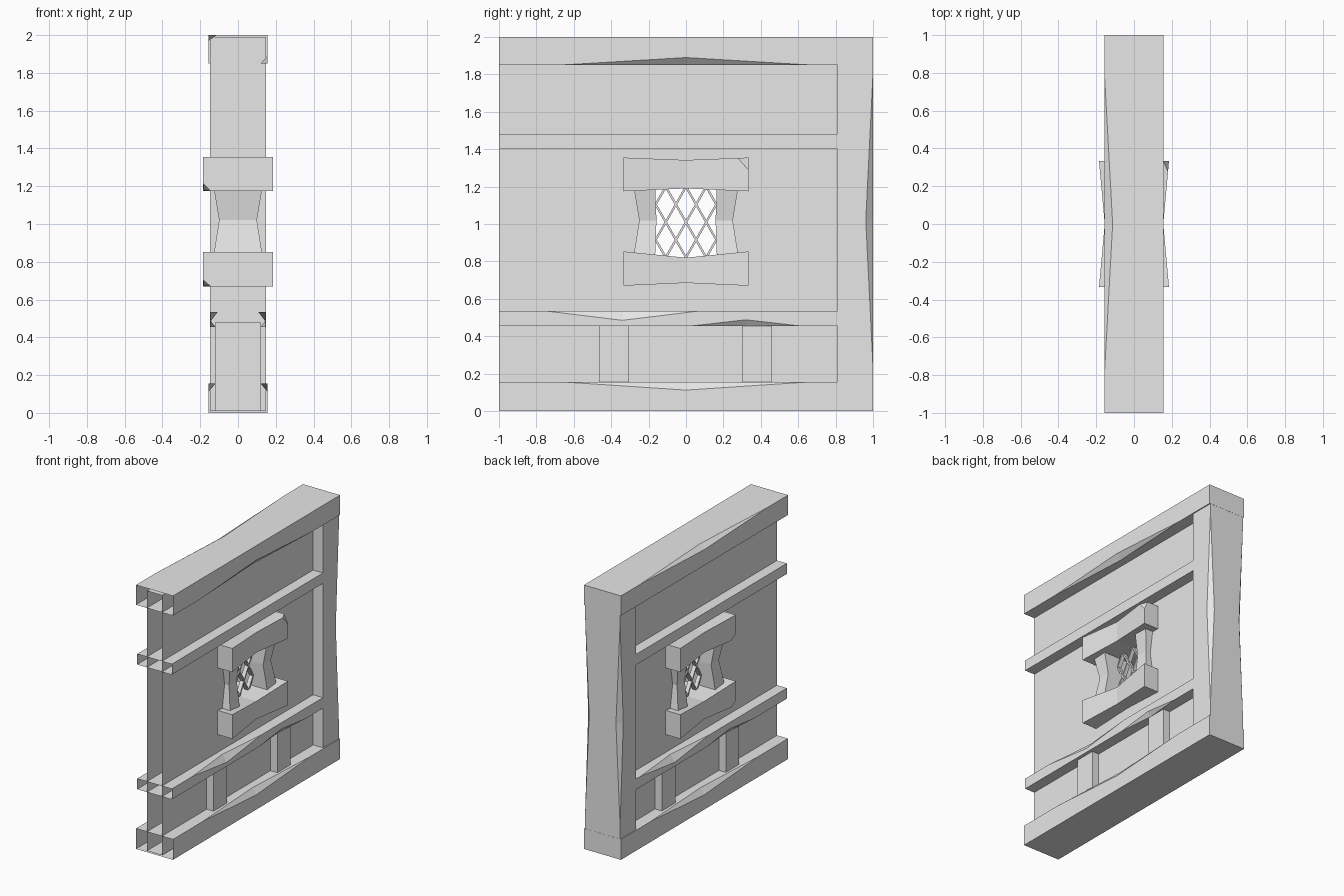
import bpy, bmesh
from mathutils import Vector

cube = bpy.data.objects.get("Cube")
if cube:
    bpy.data.objects.remove(cube, do_unlink=True)

grey = bpy.data.materials.new("plain grey")
grey.use_nodes = True
grey.diffuse_color = (0.8, 0.8, 0.8, 1)
grey.node_tree.nodes["Principled BSDF"].inputs["Base Color"].default_value = (0.8, 0.8, 0.8, 1)


def finish(name, bm):
    bmesh.ops.remove_doubles(bm, verts=bm.verts, dist=1e-5)
    bmesh.ops.recalc_face_normals(bm, faces=bm.faces)
    mesh = bpy.data.meshes.new(name)
    bm.to_mesh(mesh)
    bm.free()
    mesh.materials.append(grey)
    obj = bpy.data.objects.new(name, mesh)
    bpy.context.collection.objects.link(obj)
    return obj


def loft(axis, stations, open_start=False):
    """Skin cross-sections [(t, [(u, v), ...]), ...] along y or z."""
    bm = bmesh.new()
    rings = [[bm.verts.new((u, t, v) if axis == "y" else (u, v, t)) for u, v in pts]
             for t, pts in stations]
    n = len(rings[0])
    for a, b in zip(rings, rings[1:]):
        for i in range(n):
            j = (i + 1) % n
            bm.faces.new((a[i], a[j], b[j], b[i]))
    bm.faces.new(rings[-1])
    if not open_start:
        bm.faces.new(rings[0])
    return bm


def rect(u0, u1, v0, v1):
    return [(u0, v0), (u1, v0), (u1, v1), (u0, v1)]


def beam(name, axis, t0, t1, u, v0, v1, dents=(), open_start=False):
    """Timber with worn arrises; a dent is (u sign, v sign, middle, half length, du, dv)."""
    stops = {t0, t1}
    for d in dents:
        stops.update((d[2] - d[3], d[2], d[2] + d[3]))
    stations = []
    for t in sorted(stops):
        pts = []
        for su, sv in ((-1, -1), (1, -1), (1, 1), (-1, 1)):
            x, y = su * u, v1 if sv > 0 else v0
            for d in dents:
                if d[:2] == (su, sv):
                    k = max(0, 1 - abs(t - d[2]) / d[3])
                    pair = [(x - su * d[4] * k, y), (x, y - sv * d[5] * k)]
                    pts += pair if su * sv < 0 else pair[::-1]
                    break
            else:
                pts.append((x, y))
        stations.append((t, pts))
    return finish(name, loft(axis, stations, open_start))


def chip(bm, corner, size):
    """Slice one corner off; size is signed towards the corner."""
    c, s = Vector(corner), Vector(size)
    no = Vector((1 / s.x, 1 / s.y, 1 / s.z))
    bmesh.ops.bisect_plane(bm, geom=bm.verts[:] + bm.edges[:] + bm.faces[:],
                           plane_co=c - Vector((s.x, 0, 0)), plane_no=no, clear_outer=True)
    bmesh.ops.holes_fill(bm, edges=[e for e in bm.edges if e.is_boundary])


# Wall panel with window opening, open at its joining end
panel = beam("wall_panel", "y", -1, 0.95, 0.063, 0.01, 1.98)
cutter = beam("opening_cutter", "y", -0.2, 0.2, 0.3, 0.78, 1.24)
cutter.hide_render = True
mod = panel.modifiers.new("opening", "BOOLEAN")
mod.operation, mod.object, mod.solver = "DIFFERENCE", cutter, "EXACT"
bpy.context.view_layer.objects.active = panel
bpy.ops.object.modifier_apply(modifier="opening")
bpy.data.objects.remove(cutter, do_unlink=True)
bm = bmesh.new()
bm.from_mesh(panel.data)
bmesh.ops.delete(bm, geom=[f for f in bm.faces if f.calc_center_median().y < -0.999],
                 context="FACES")
bm.to_mesh(panel.data)
bm.free()

# Main frame
beam("bottom_beam", "y", -1, 1, 0.155, 0, 0.155,
     [(s, 1, 0, 0.65, 0.035, 0.043) for s in (-1, 1)], True)
beam("top_beam", "y", -1, 1, 0.155, 1.85, 2,
     [(1, -1, 0, 0.67, 0.035, 0.04), (-1, 1, 0, 0.77, 0.042, 0.03)], True)
post = beam("corner_post", "z", 0.01, 1.99, 0.147, 0.81, 0.999,
            [(s, 1, 1.02, 0.77, 0.035, 0.038) for s in (-1, 1)])

# Rails
dents = []
for s in (-1, 1):
    dents += [(s, 1, -0.34 * s, 0.41, 0.038, 0.05), (s, -1, 0.32 * s, 0.29, 0.025, 0.033)]
beam("lower_rail", "y", -1, 0.95, 0.145, 0.455, 0.535, dents, True)
beam("upper_rail", "y", -1, 0.95, 0.145, 1.40, 1.48, (), True)

# Short struts below the lower rail
for name, y in (("front_strut", -0.385), ("back_strut", 0.38)):
    beam(name, "z", 0.01, 0.48, 0.12, y - 0.08, y + 0.08)

# Window lintel and sill, thinner in the middle, with chipped corners
X, Y = 0.185, 0.333
bm = loft("y", [(-Y, rect(-X, X, 1.175, 1.355)), (0, rect(-0.155, 0.155, 1.19, 1.342)),
                (Y, rect(-X, X, 1.175, 1.355))])
chip(bm, (X, Y, 1.355), (0.03, 0.07, 0.065))
chip(bm, (-X, -Y, 1.175), (-0.04, -0.06, -0.04))
finish("window_lintel", bm)
bm = loft("y", [(-Y, rect(-X, X, 0.67, 0.853)), (0, rect(-0.155, 0.155, 0.685, 0.82)),
                (Y, rect(-X, X, 0.67, 0.853))])
chip(bm, (-X, -Y, 0.67), (-0.04, -0.06, -0.035))
finish("window_sill", bm)

# Waisted window jambs
for name, s in (("front_jamb", -1), ("back_jamb", 1)):
    ends = rect(-0.13, 0.13, s * 0.165, s * 0.28)
    waist = rect(-0.1, 0.1, s * 0.158, s * 0.25)
    finish(name, loft("z", [(0.83, ends), (1.02, waist), (1.2, ends)]))

# Diagonal lattice bars, ending inside the frame
W, D, SLOPE = 0.0065, 0.015, 1.75
for s in (-1, 1):
    for i in range(-4, 5):
        centre = i * 0.108
        lo, hi = 0.8, 1.22
        at = lambda z: centre + s * (z - 1.01) / SLOPE
        z_at = lambda y: 1.01 + s * (y - centre) * SLOPE
        limits = sorted((z_at(-0.2), z_at(0.2)))
        lo, hi = max(lo, limits[0]), min(hi, limits[1])
        if hi - lo > 0.05:
            finish("lattice_bar", loft("z", [(z, rect(-D, D, at(z) - W, at(z) + W))
                                             for z in (lo, hi)]))
